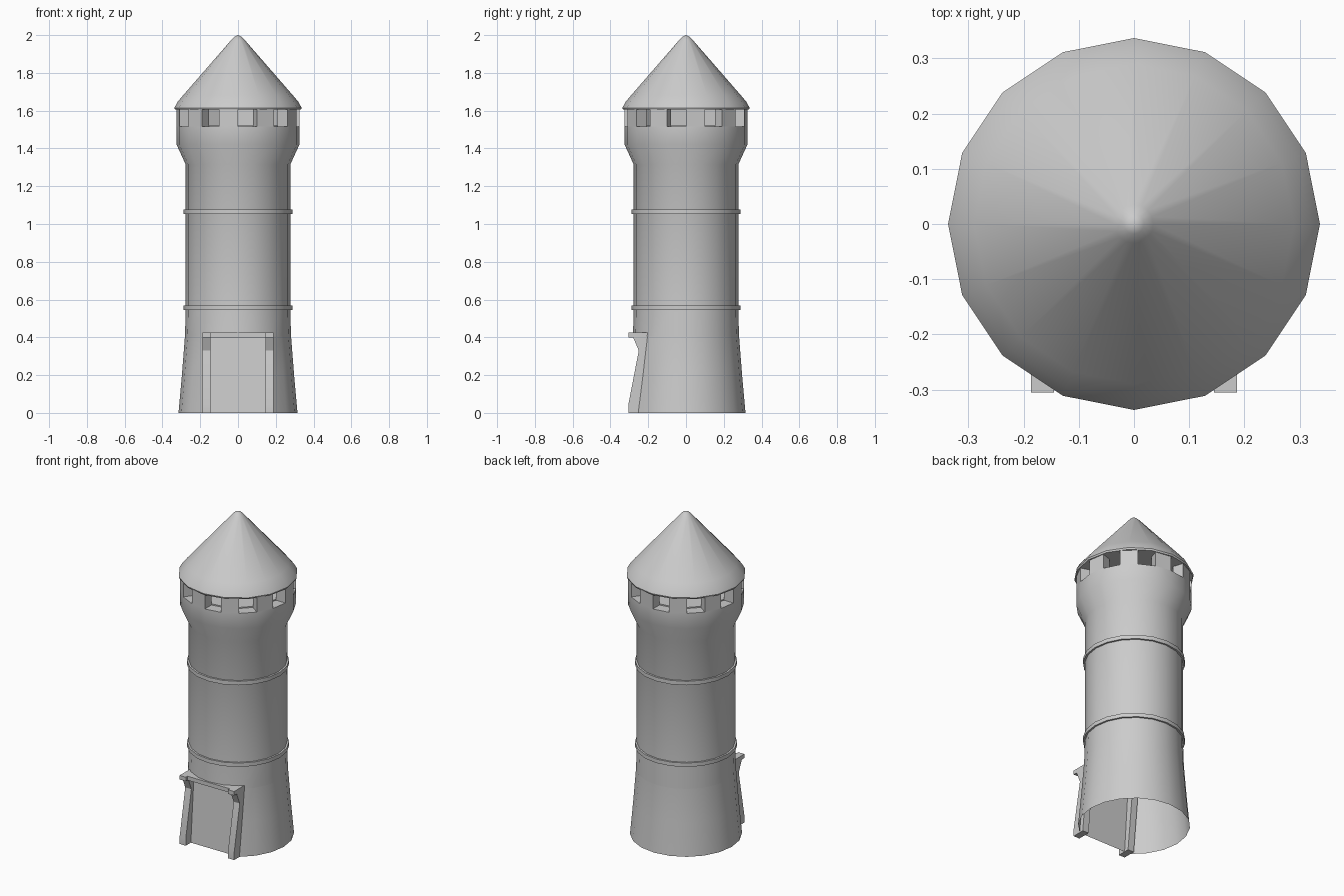
import bpy, bmesh
from math import sin, cos, radians, pi

if "Cube" in bpy.data.objects:
    bpy.data.objects.remove(bpy.data.objects["Cube"])


def finish(name, bm):
    bmesh.ops.remove_doubles(bm, verts=bm.verts[:], dist=1e-5)
    bmesh.ops.recalc_face_normals(bm, faces=bm.faces[:])
    me = bpy.data.meshes.new(name)
    bm.to_mesh(me)
    bm.free()
    ob = bpy.data.objects.new(name, me)
    bpy.context.collection.objects.link(ob)
    bpy.ops.object.select_all(action='DESELECT')
    bpy.context.view_layer.objects.active = ob
    ob.select_set(True)
    bpy.ops.object.shade_smooth_by_angle(angle=radians(30))
    return ob


def lathe(name, profile, sides, closed=False, shape=None):
    """Revolve (radius, z) points; shape(i, x, y, z) may move a point."""
    bm = bmesh.new()
    rings = []
    for i, (r, z) in enumerate(profile):
        ring = []
        for k in range(sides):
            a = 2 * pi * k / sides
            co = (r * cos(a), r * sin(a), z)
            ring.append(bm.verts.new(shape(i, *co) if shape else co))
        rings.append(ring)
    pairs = list(zip(rings, rings[1:]))
    if closed:
        pairs.append((rings[-1], rings[0]))
    for lo, hi in pairs:
        for k in range(sides):
            n = (k + 1) % sides
            bm.faces.new((lo[k], lo[n], hi[n], hi[k]))
    return finish(name, bm)


def prism(bm, a, b):
    """Solid between two matching outlines."""
    va, vb = [bm.verts.new(p) for p in a], [bm.verts.new(p) for p in b]
    bm.faces.new(va)
    bm.faces.new(vb[::-1])
    for i in range(len(a)):
        j = (i + 1) % len(a)
        bm.faces.new((va[i], va[j], vb[j], vb[i]))


# Tower body, open below, with the front flattened into a door recess
def recess(i, x, y, z):
    if i < 3:
        y = max(y, -0.255 + 0.075 * z)
    return x, y, z


lathe("tower_wall", [(0.315, 0), (0.297, 0.2), (0.281, 0.405), (0.281, 0.4051),
                     (0.277, 0.53), (0.277, 1.315), (0.325, 1.42),
                     (0.325, 1.515), (0.26, 1.515), (0.26, 1.522), (0, 1.522)],
      20, shape=recess)

# Two raised bands
for name, z in (("lower_band", 0.545), ("upper_band", 1.052)):
    lathe(name, [(0.27, z), (0.288, z), (0.288, z + 0.024), (0.27, z + 0.024)],
          20, closed=True)

# Ten battlement blocks below the roof
bm = bmesh.new()
for k in range(10):
    a0 = radians(-90 + 36 * k + 18)
    a1 = a0 + radians(18)
    flat = [(r * cos(a), r * sin(a)) for r, a in
            ((0.26, a0), (0.325, a0), (0.325, a1), (0.26, a1))]
    prism(bm, [(x, y, 1.515) for x, y in flat], [(x, y, 1.608) for x, y in flat])
finish("battlements", bm)

# Conical roof with rounded eave and tip
lathe("roof", [(0, 1.605), (0.333, 1.605), (0.337, 1.615), (0.32, 1.646),
               (0.29, 1.682), (0.035, 1.975), (0.018, 1.992), (0, 2.0)], 16)

# Leaning door posts with bracket tops
side = [(-0.305, 0), (-0.305, 0.045), (-0.25, 0.33), (-0.28, 0.4), (-0.305, 0.4),
        (-0.305, 0.425), (-0.2, 0.425), (-0.19, 0.33), (-0.225, 0)]
bm = bmesh.new()
for s in (-1, 1):
    prism(bm, [(s * 0.145, y, z) for y, z in side],
          [(s * 0.187, y, z) for y, z in side])
finish("door_posts", bm)

# Lintel
bm = bmesh.new()
rect = [(-0.288, 0.4), (-0.288, 0.425), (-0.2, 0.425), (-0.2, 0.4)]
prism(bm, [(-0.16, y, z) for y, z in rect], [(0.16, y, z) for y, z in rect])
finish("door_lintel", bm)
